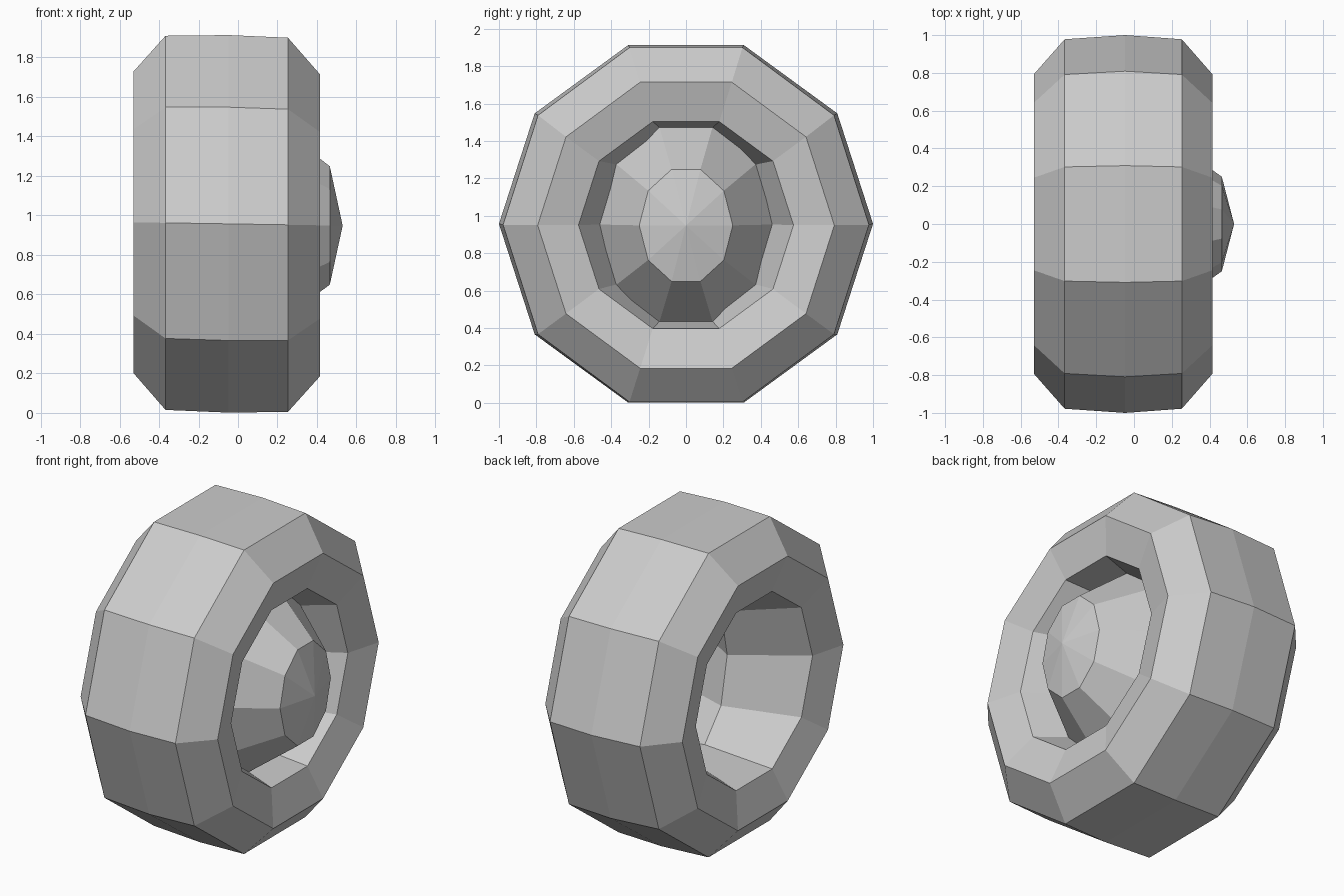
import bpy
import bmesh
from math import cos, sin, tau

if "Cube" in bpy.data.objects:
    bpy.data.objects.remove(bpy.data.objects["Cube"], do_unlink=True)

SIDES = 10
AXLE_Z = 0.9565

grey = bpy.data.materials.new("plain_grey")
grey.use_nodes = True
colour = (0.6, 0.6, 0.6, 1)
grey.diffuse_color = colour
grey.node_tree.nodes["Principled BSDF"].inputs["Base Color"].default_value = colour


def lathe(name, profile, closed):
    """Turn (x, y radius, z radius) stations around the x axis."""
    bm = bmesh.new()
    rings = []
    for x, ry, rz in profile:
        centre = AXLE_Z - 0.016 * x
        count = SIDES if ry > 0 else 1
        ring = [bm.verts.new((x, ry * cos(tau * i / SIDES),
                              centre + rz * sin(tau * i / SIDES)))
                for i in range(count)]
        rings.append(ring * (SIDES // count))
    pairs = list(zip(rings, rings[1:]))
    if closed:
        pairs.append((rings[-1], rings[0]))
    for a, b in pairs:
        for i in range(SIDES):
            j = (i + 1) % SIDES
            corners = list(dict.fromkeys((a[i], a[j], b[j], b[i])))
            bm.faces.new(corners)
    bmesh.ops.recalc_face_normals(bm, faces=bm.faces)
    mesh = bpy.data.meshes.new(name)
    bm.to_mesh(mesh)
    bm.free()
    mesh.materials.append(grey)
    obj = bpy.data.objects.new(name, mesh)
    bpy.context.collection.objects.link(obj)
    return obj


# Tyre: crowned tread, chamfered shoulders, dished sidewalls, oval waist inside
lathe("tyre", [(-0.47, 0.575, 0.582), (-0.53, 0.793, 0.802),
               (-0.367, 0.978, 0.996), (-0.047, 1.0, 1.005),
               (0.253, 0.978, 0.996), (0.415, 0.793, 0.804),
               (0.355, 0.575, 0.582), (-0.06, 0.32, 0.50)], True)

# Domed hub cap, a little taller than wide
lathe("hub_cap", [(0.53, 0, 0), (0.465, 0.25, 0.315), (0.15, 0.475, 0.565)], False)
